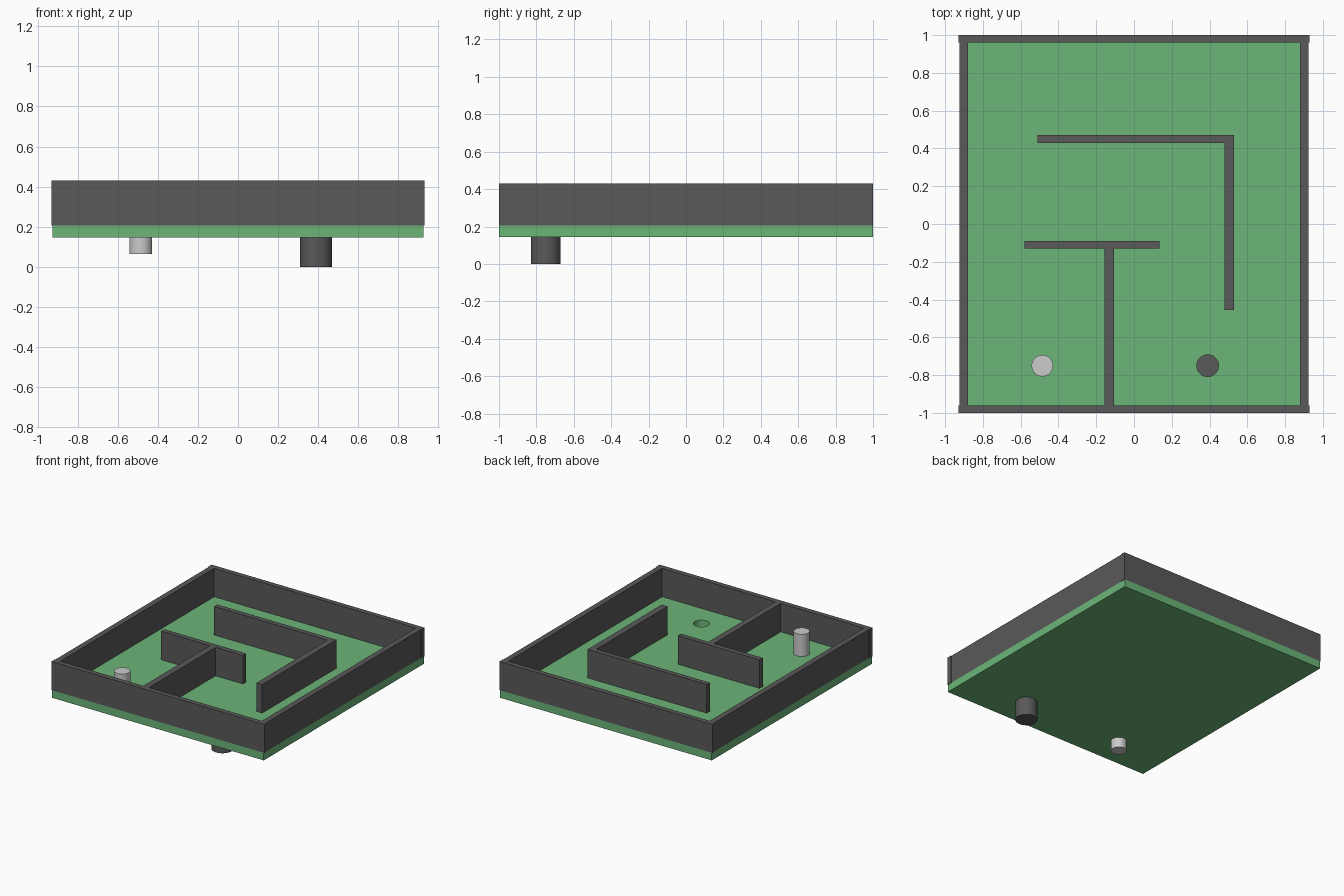
import bpy, bmesh, math

if "Cube" in bpy.data.objects:
    bpy.data.objects.remove(bpy.data.objects["Cube"])

FLOOR_Z, DECK_Z, WALL_Z = 0.145, 0.205, 0.43
HOLE, PEG, CUP_R, HOLE_R, PEG_R = (0.39, -0.75), (-0.485, -0.75), 0.08, 0.058, 0.057


def material(name, rgb):
    m = bpy.data.materials.new(name)
    m.diffuse_color = (*rgb, 1)
    m.use_nodes = True
    m.node_tree.nodes["Principled BSDF"].inputs["Base Color"].default_value = m.diffuse_color
    return m


def add(name, bm, mat=None):
    bmesh.ops.recalc_face_normals(bm, faces=bm.faces)
    me = bpy.data.meshes.new(name)
    bm.to_mesh(me)
    bm.free()
    ob = bpy.data.objects.new(name, me)
    bpy.context.collection.objects.link(ob)
    if mat:
        me.materials.append(mat)
    return ob


def box(name, x0, x1, y0, y1, z0, z1, mat=None):
    bm = bmesh.new()
    bmesh.ops.create_cube(bm, size=1)
    for v in bm.verts:
        v.co.x = x1 if v.co.x > 0 else x0
        v.co.y = y1 if v.co.y > 0 else y0
        v.co.z = z1 if v.co.z > 0 else z0
    return add(name, bm, mat)


def lathe(name, centre, profile, mat=None, steps=48):
    # profile of (radius, z) points spun around a vertical axis
    bm = bmesh.new()
    vs = [bm.verts.new((r, 0, z)) for r, z in profile]
    edges = [bm.edges.new(p) for p in zip(vs, vs[1:])]
    bmesh.ops.spin(bm, geom=vs + edges, axis=(0, 0, 1), cent=(0, 0, 0),
                   angle=2 * math.pi, steps=steps)
    bmesh.ops.remove_doubles(bm, verts=bm.verts, dist=1e-5)
    bmesh.ops.translate(bm, verts=bm.verts, vec=(*centre, 0))
    ob = add(name, bm, mat)
    bpy.ops.object.select_all(action='DESELECT')
    bpy.context.view_layer.objects.active = ob
    ob.select_set(True)
    bpy.ops.object.shade_smooth_by_angle(angle=math.radians(30))
    return ob


green = material("green_felt", (0.15, 0.46, 0.19))
dark = material("dark_grey", (0.1, 0.1, 0.1))

# Green base board with a through hole
board = box("base_board", -0.925, 0.925, -1, 1, FLOOR_Z, DECK_Z, green)
cutter = lathe("hole_cutter", HOLE,
               [(0, 0.1), (HOLE_R, 0.1), (HOLE_R, 0.3), (0, 0.3)], green)
cutter.hide_render = True
cutter.hide_set(True)
cut = board.modifiers.new("hole", 'BOOLEAN')
cut.operation = 'DIFFERENCE'
cut.object = cutter
cut.solver = 'EXACT'

# Outer and inner walls: name, x0, x1, y0, y1
walls = [
    ("front_wall", -0.93, 0.93, -1, -0.96),
    ("back_wall", -0.93, 0.93, 0.96, 1),
    ("left_wall", -0.925, -0.88, -0.96, 0.96),
    ("right_wall", 0.88, 0.925, -0.96, 0.96),
    ("l_wall_long", -0.51, 0.53, 0.43, 0.47),
    ("l_wall_side", 0.48, 0.53, -0.455, 0.43),
    ("t_wall_bar", -0.58, 0.135, -0.13, -0.09),
    ("t_wall_stem", -0.155, -0.105, -0.96, -0.13),
]
for name, *span in walls:
    box(name, *span, DECK_Z, WALL_Z, dark)

# Cup hanging under the hole
lathe("hole_cup", HOLE, [(0, 0), (CUP_R, 0), (CUP_R, FLOOR_Z),
                         (HOLE_R, FLOOR_Z), (HOLE_R, 0.02), (0, 0.02)], dark)

# Light peg passing through the board
lathe("peg", PEG, [(0, 0.065), (PEG_R, 0.065), (PEG_R, 0.38), (0, 0.38)])
